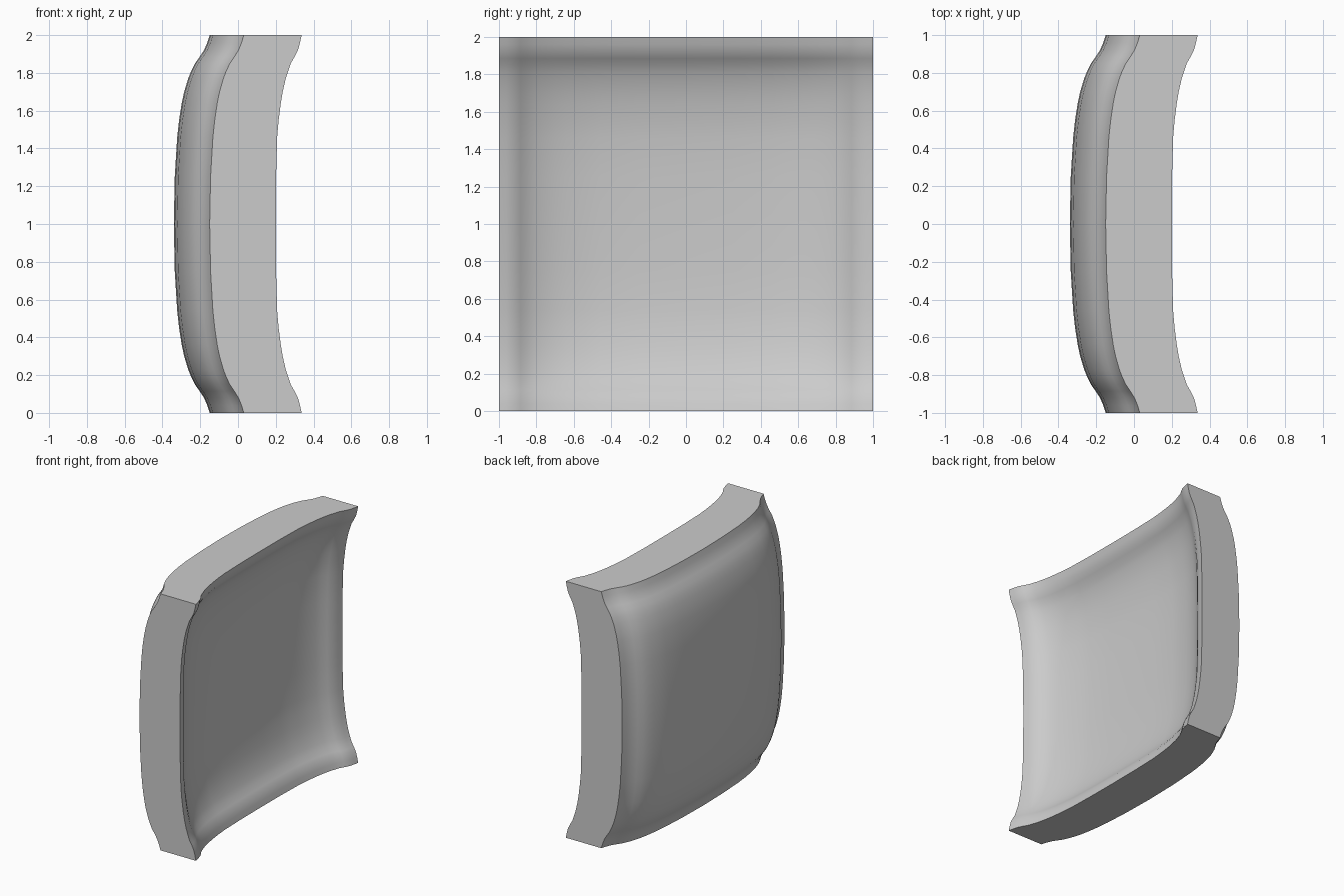
import bpy, bmesh, math

cube = bpy.data.objects.get("Cube")
if cube:
    bpy.data.objects.remove(cube, do_unlink=True)

# Flare profile: distance in from the rim, rise of outer skin, rise of inner skin
PROFILE = [(0, .19, .19), (.04, .177, .178), (.08, .16, .163), (.115, .137, .138),
           (.15, .112, .11), (.19, .092, .091), (.23, .076, .073), (.3, .055, .051),
           (.36, .042, .037), (.45, .028, .021), (.54, .018, .01),
           (.75, .005, .002), (1, 0, 0)]
OUTER_X, INNER_X = -0.34, 0.01
OUTER_EASE, INNER_EASE = 0.25, 1.47

# Stations run rim to rim, mirrored about the middle
half = [(d - 1, o, i) for d, o, i in PROFILE]
stations = half + [(-t, o, i) for t, o, i in reversed(half[:-1])]
n = len(stations)

bm = bmesh.new()


def skin(base, column, ease):
    """Curved sheet that flares in both directions, eased at the corners."""
    def x(a, b):
        return base + a + b - ease * a * b

    rows = [[bm.verts.new((x(a[column], b[column]), a[0], b[0] + 1))
             for b in stations] for a in stations]
    for r in range(n - 1):
        for c in range(n - 1):
            bm.faces.new((rows[r][c], rows[r + 1][c],
                          rows[r + 1][c + 1], rows[r][c + 1]))
    return rows


def rim(rows):
    """Vertices around the border, in order."""
    return (rows[0][:-1] + [row[-1] for row in rows[:-1]]
            + rows[-1][:0:-1] + [row[0] for row in rows[:0:-1]])


# Two skins joined by flat side walls
outer_rim = rim(skin(OUTER_X, 1, OUTER_EASE))
inner_rim = rim(skin(INNER_X, 2, INNER_EASE))
for k in range(len(outer_rim)):
    j = (k + 1) % len(outer_rim)
    bm.faces.new((outer_rim[k], outer_rim[j], inner_rim[j], inner_rim[k]))
bmesh.ops.recalc_face_normals(bm, faces=bm.faces)

mesh = bpy.data.meshes.new("curved_panel")
bm.to_mesh(mesh)
bm.free()
panel = bpy.data.objects.new("curved_panel", mesh)
bpy.context.collection.objects.link(panel)

# Plain grey finish
grey = bpy.data.materials.new("plain_grey")
grey.use_nodes = True
colour = (0.6, 0.6, 0.6, 1)
grey.diffuse_color = colour
grey.node_tree.nodes["Principled BSDF"].inputs["Base Color"].default_value = colour
mesh.materials.append(grey)

# Smooth skins, sharp rim
bpy.ops.object.select_all(action="DESELECT")
panel.select_set(True)
bpy.context.view_layer.objects.active = panel
bpy.ops.object.shade_smooth_by_angle(angle=math.radians(35))
